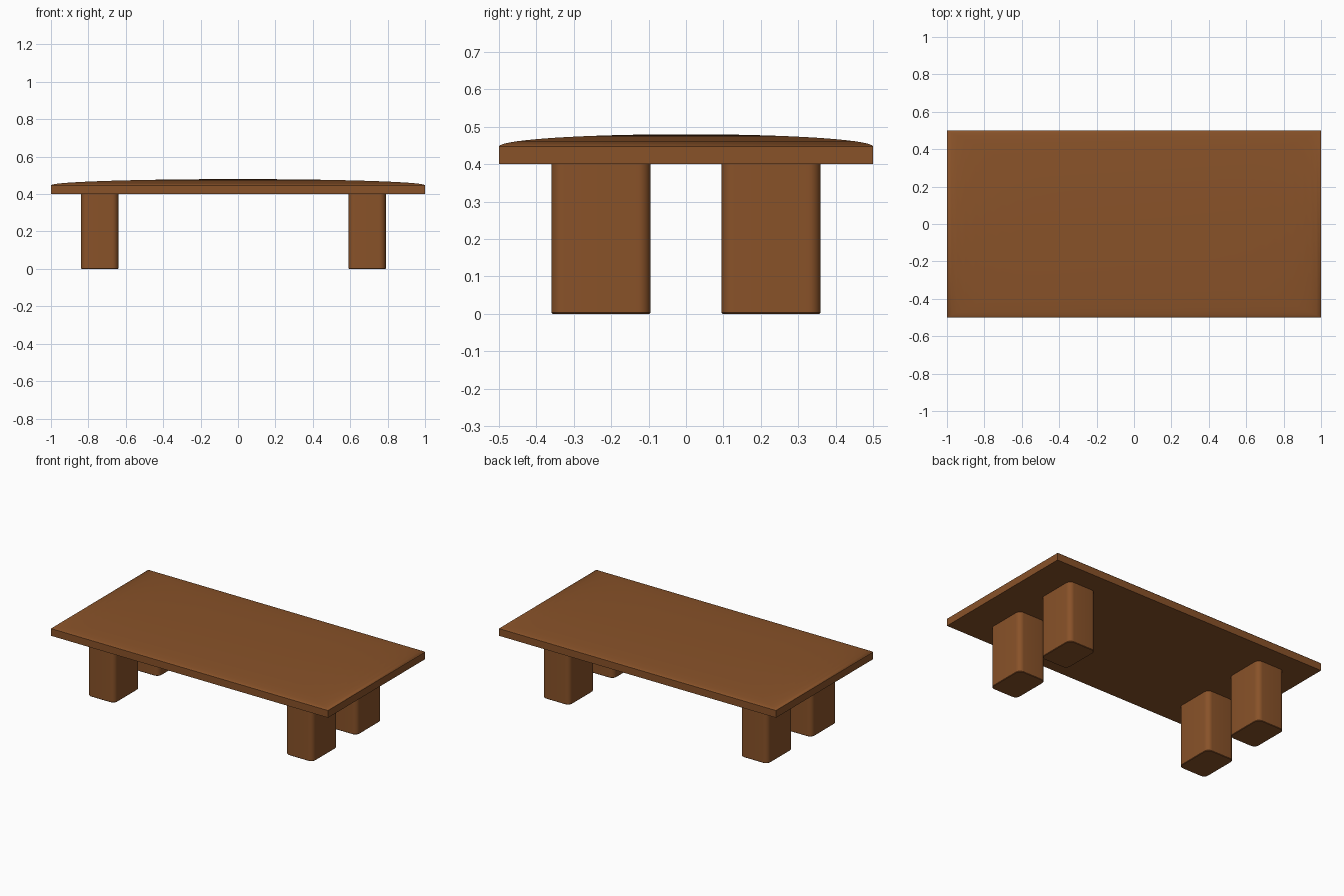
import bpy, bmesh, math

if "Cube" in bpy.data.objects:
    bpy.data.objects.remove(bpy.data.objects["Cube"])

wood = bpy.data.materials.new("brown_wood")
wood.diffuse_color = (0.25, 0.085, 0.022, 1)
wood.use_nodes = True
wood.node_tree.nodes["Principled BSDF"].inputs["Base Color"].default_value = wood.diffuse_color


def loft(name, rings):
    """Skin a stack of closed rings and cap both ends."""
    bm = bmesh.new()
    loops = [[bm.verts.new(p) for p in ring] for ring in rings]
    for a, b in zip(loops, loops[1:]):
        n = len(a)
        for i in range(n):
            j = (i + 1) % n
            bm.faces.new((a[i], a[j], b[j], b[i]))
    bm.faces.new(loops[0][::-1])
    bm.faces.new(loops[-1])
    bmesh.ops.recalc_face_normals(bm, faces=bm.faces)
    mesh = bpy.data.meshes.new(name)
    bm.to_mesh(mesh)
    bm.free()
    obj = bpy.data.objects.new(name, mesh)
    bpy.context.collection.objects.link(obj)
    mesh.materials.append(wood)
    bpy.ops.object.select_all(action='DESELECT')
    obj.select_set(True)
    bpy.context.view_layer.objects.active = obj
    bpy.ops.object.shade_smooth_by_angle(angle=math.radians(30))
    return obj


def rectangle(hx, hy, z):
    return [(-hx, -hy, z), (hx, -hy, z), (hx, hy, z), (-hx, hy, z)]


def rounded(cx, cy, hx, hy, r, z, steps=8):
    pts = []
    corners = ((1, 1), (-1, 1), (-1, -1), (1, -1))
    for k, (sx, sy) in enumerate(corners):
        for i in range(steps + 1):
            a = math.pi / 2 * (k + i / steps)
            pts.append((cx + sx * (hx - r) + r * math.cos(a),
                        cy + sy * (hy - r) + r * math.sin(a), z))
    return pts


# Table top: straight rim, shallow elliptical dome with mitred corners
rim, rise, steps = 0.447, 0.033, 14
rings = [rectangle(1, 0.5, 0.40)]
for i in range(steps):
    a = math.pi / 2 * i / steps
    s = math.cos(a)
    rings.append(rectangle(s, 0.5 * s, rim + rise * math.sin(a)))
loft("table_top", rings)

# Legs: rounded rectangular posts with a slightly eased foot
for side, cx in (("left", -0.74), ("right", 0.69)):
    for end, cy in (("front", -0.2275), ("back", 0.2275)):
        loft(f"{end}_{side}_leg", [
            rounded(cx, cy, 0.097, 0.1295, 0.03, 0.0),
            rounded(cx, cy, 0.10, 0.1325, 0.033, 0.003),
            rounded(cx, cy, 0.10, 0.1325, 0.033, 0.402)])
